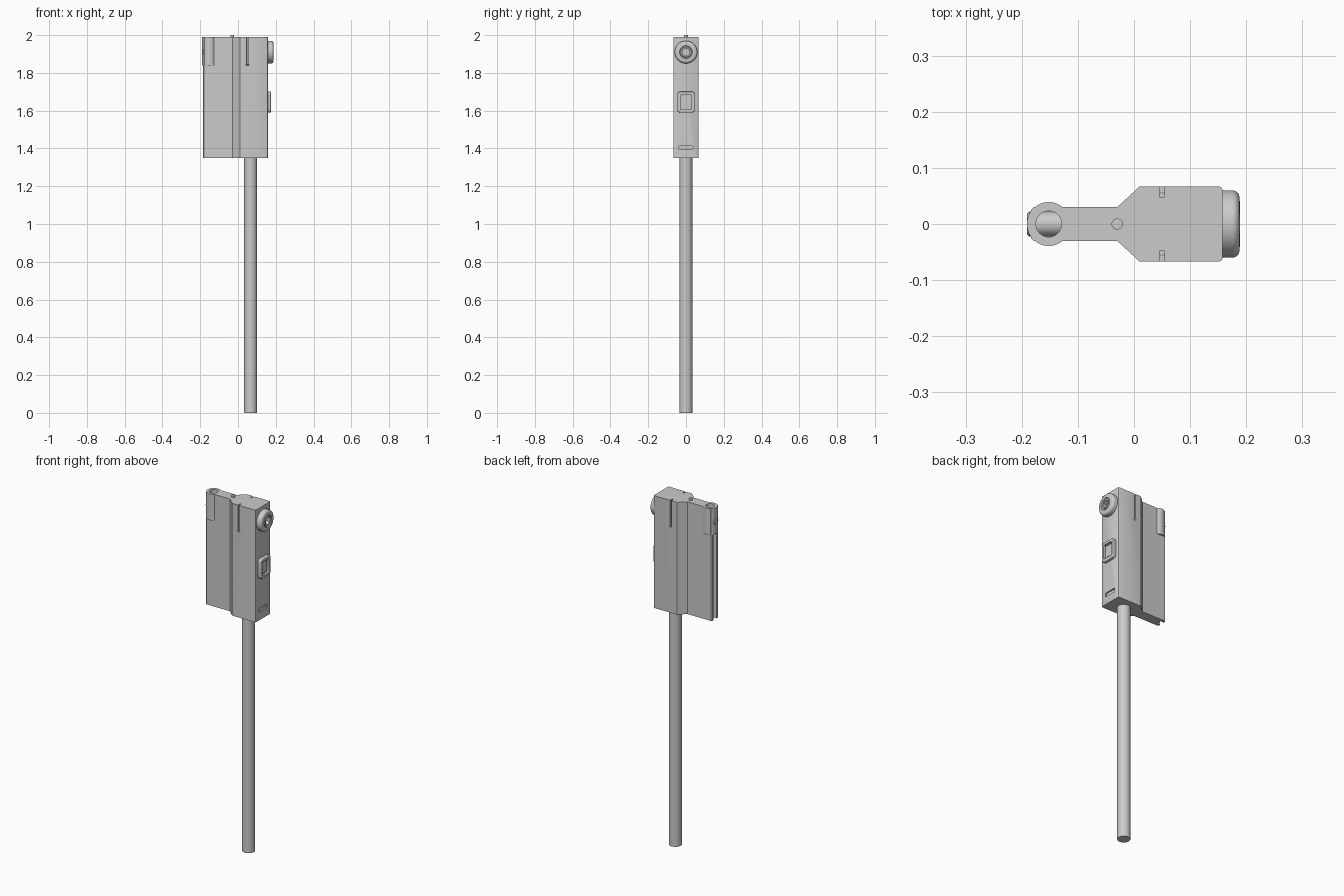
import bpy, bmesh, math
from mathutils import Vector

if "Cube" in bpy.data.objects:
    bpy.data.objects.remove(bpy.data.objects["Cube"])


def finish(name, bm, angle=35):
    bmesh.ops.recalc_face_normals(bm, faces=bm.faces)
    me = bpy.data.meshes.new(name)
    bm.to_mesh(me)
    bm.free()
    ob = bpy.data.objects.new(name, me)
    bpy.context.collection.objects.link(ob)
    smooth(ob, angle)
    return ob


def smooth(ob, angle=35):
    bpy.ops.object.select_all(action='DESELECT')
    ob.select_set(True)
    bpy.context.view_layer.objects.active = ob
    bpy.ops.object.shade_smooth_by_angle(angle=math.radians(angle))


def prism(name, pts, lo, hi, axis='z'):
    """Extrude a 2D outline: (x, y) along z, or (y, z) along x."""
    bm = bmesh.new()
    place = (lambda a, b: (a, b, lo)) if axis == 'z' else (lambda a, b: (lo, a, b))
    face = bm.faces.new([bm.verts.new(place(a, b)) for a, b in pts])
    ext = bmesh.ops.extrude_face_region(bm, geom=[face])
    step = Vector((0, 0, hi - lo)) if axis == 'z' else Vector((hi - lo, 0, 0))
    bmesh.ops.translate(bm, vec=step, verts=[v for v in ext['geom'] if isinstance(v, bmesh.types.BMVert)])
    return finish(name, bm)


def circle(a, b, r, n=32, start=0):
    return [(a + r * math.cos(start + math.tau * i / n), b + r * math.sin(start + math.tau * i / n))
            for i in range(n)]


def rounded(a, b, w, h, r, n=6):
    """Rounded rectangle with half sizes w, h."""
    pts = []
    for k, (sx, sy) in enumerate([(1, 1), (-1, 1), (-1, -1), (1, -1)]):
        for i in range(n + 1):
            t = math.pi / 2 * (k + i / n)
            pts.append((a + sx * (w - r) + r * math.cos(t), b + sy * (h - r) + r * math.sin(t)))
    return pts


def lathe_x(name, profile, z, n=48):
    """Turn (x, radius) points around a horizontal axis at height z."""
    bm = bmesh.new()
    rings = []
    for x, r in profile:
        rings.append([bm.verts.new((x, a, b)) for a, b in circle(0, z, r, n)])
    for p, q in zip(rings, rings[1:]):
        for i in range(n):
            bm.faces.new((p[i], p[(i + 1) % n], q[(i + 1) % n], q[i]))
    bm.faces.new(rings[0])
    bm.faces.new(rings[-1])
    return finish(name, bm)


def apply(ob, kind, **settings):
    mod = ob.modifiers.new(kind.lower(), kind)
    for key, value in settings.items():
        setattr(mod, key, value)
    bpy.context.view_layer.objects.active = ob
    bpy.ops.object.modifier_apply(modifier=mod.name)


def combine(ob, tool, op='DIFFERENCE'):
    apply(ob, 'BOOLEAN', object=tool, operation=op, solver='EXACT')
    bpy.data.objects.remove(tool)


BOTTOM, TOP = 1.35, 1.99

# Clamp body: thin plate flaring into a thick block with softened corners
half = [(0.158, 0.061), (0.156, 0.065), (0.152, 0.067), (0.01, 0.067),
        (-0.03, 0.03), (-0.179, 0.03), (-0.184, 0.025)]
body = prism('clamp_body', half + [(x, -y) for x, y in reversed(half)], BOTTOM, TOP)

# Groove down the thin edge, then the round boss at its top
combine(body, prism('edge_groove', rounded(-0.19, 0, 0.03, 0.014, 0.004), 1.3, 1.9))
combine(body, prism('boss', circle(-0.152, 0, 0.039, 48), 1.84, TOP), 'UNION')
combine(body, prism('boss_bore', circle(-0.152, 0, 0.023), 1.86, 2.05))

# Relief slits with a round end on the front and back faces
for s in (-1, 1):
    combine(body, prism('slit', rounded(0.05, s * 0.067, 0.004, 0.02, 0.001, 1), 1.845, 2.05))
    combine(body, prism('slit_end', [(0.05 + 0.007 * math.cos(t * math.pi / 6), s * 0.067 + 0.012 * math.sin(t * math.pi / 6))
                                     for t in range(12)], 1.838, 1.848))

# Shallow slot near the foot of the knob side
combine(body, prism('slot', rounded(0, 1.405, 0.036, 0.011, 0.004), 0.150, 0.2, 'x'))
smooth(body)

# Pole and top pin
pole = prism('pole', circle(0.067, 0, 0.034, 48), 0, 1.36)
apply(pole, 'BEVEL', width=0.002, segments=2, limit_method='ANGLE', angle_limit=math.radians(40))
smooth(pole)
prism('top_pin', circle(-0.03, 0, 0.01, 24), 1.96, 2.0)

# Clamp knob with rounded rim and a hexagonal socket
rim = [(0.175 + 0.013 * math.sin(t * math.pi / 12), 0.047 + 0.013 * math.cos(t * math.pi / 12)) for t in range(7)]
knob = lathe_x('clamp_knob', [(0.15, 0.06)] + rim +
               [(0.189, 0.034), (0.184, 0.032), (0.184, 0.028), (0.188, 0.026)], 1.91)
combine(knob, prism('hex_socket', circle(0, 1.91, 0.021, 6, math.pi / 6), 0.165, 0.25, 'x'))
smooth(knob)

# Set screw crossing the boss, with its own socket
screw = lathe_x('set_screw', [(-0.12, 0.022), (-0.187, 0.022), (-0.191, 0.018)], 1.91, 32)
combine(screw, prism('screw_socket', circle(0, 1.91, 0.011, 6), -0.25, -0.18, 'x'))
smooth(screw)

# Rectangular button: rounded frame with a sunken pad
frame = prism('button_frame', rounded(0, 1.645, 0.046, 0.056, 0.018), 0.15, 0.175, 'x')
apply(frame, 'BEVEL', width=0.004, segments=3, limit_method='ANGLE', angle_limit=math.radians(40))
combine(frame, prism('recess', rounded(0, 1.645, 0.03, 0.04, 0.005), 0.163, 0.25, 'x'))
smooth(frame)
prism('button_pad', rounded(0, 1.645, 0.023, 0.033, 0.003), 0.155, 0.168, 'x')
